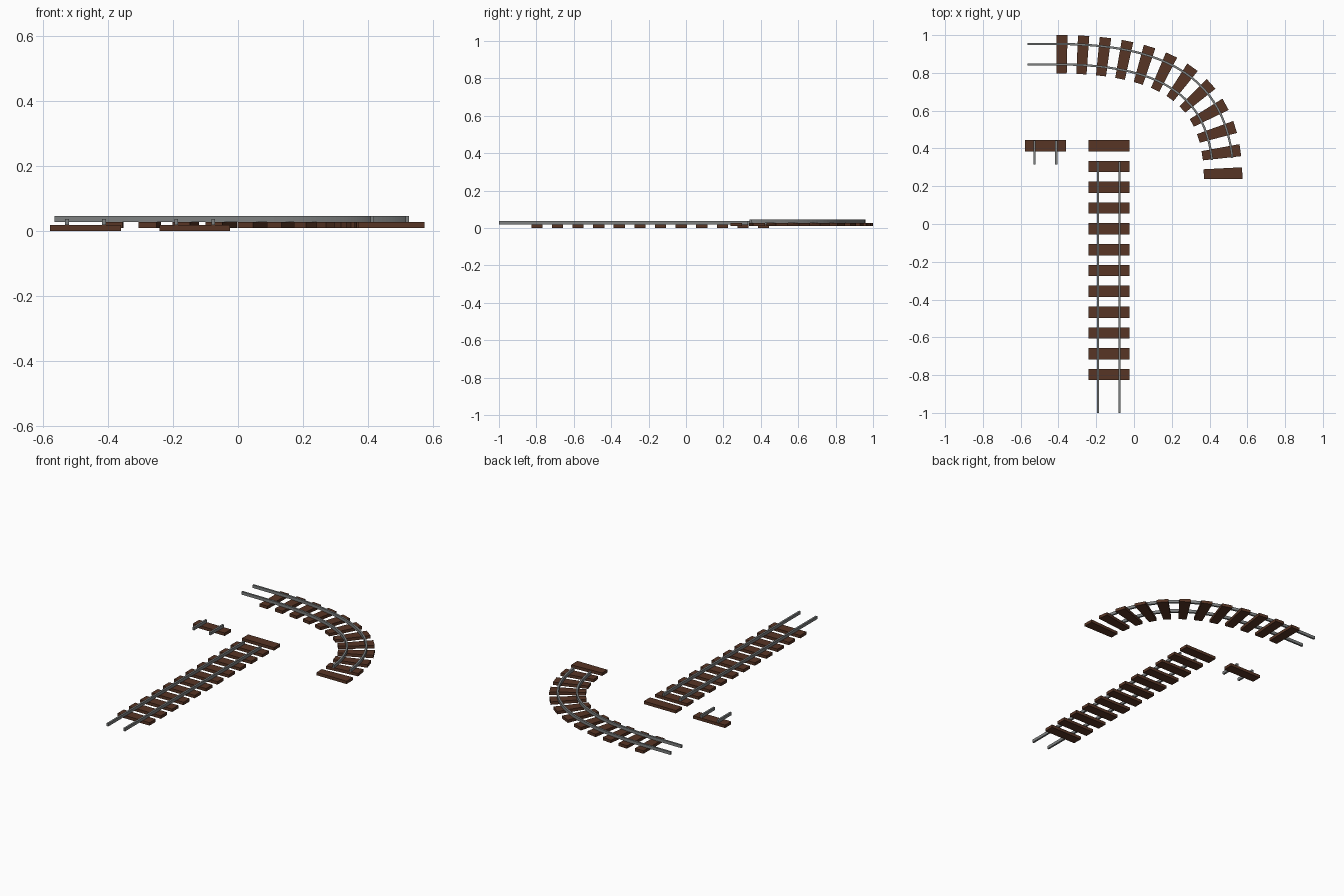
import bpy, bmesh
from mathutils import Vector

if "Cube" in bpy.data.objects:
    bpy.data.objects.remove(bpy.data.objects["Cube"])


def mat(name, rgb):
    m = bpy.data.materials.new(name)
    m.diffuse_color = (*rgb, 1)
    m.use_nodes = True
    m.node_tree.nodes["Principled BSDF"].inputs["Base Color"].default_value = m.diffuse_color
    return m


WOOD = mat("brown wood", (0.095, 0.035, 0.018))
STEEL = mat("grey steel", (0.21, 0.22, 0.22))


def straight_path(x, y0):
    # runs toward -y from y0
    return lambda s: (Vector((x, y0 - s)), Vector((1, 0)))


def curve_path(p0, p1, p2, p3, n=400):
    # arc-length lookup of a bezier, extended straight beyond both ends
    pts = []
    for i in range(n + 1):
        t = i / n
        u = 1 - t
        pts.append(p0*u**3 + p1*3*u*u*t + p2*3*u*t*t + p3*t**3)
    lens = [0.0]
    for a, b in zip(pts, pts[1:]):
        lens.append(lens[-1] + (b - a).length)

    def at(s):
        k = 0
        while k < n - 1 and lens[k + 1] < s:
            k += 1
        d = (pts[k + 1] - pts[k]).normalized()
        return pts[k] + d * (s - lens[k]), Vector((-d.y, d.x))
    return at, lens[-1]


def sweep(bm, path, stations, o0, o1, z0, z1):
    # rectangular bar between side offsets o0..o1 following a path
    rings = []
    for s in stations:
        p, side = path(s)
        rings.append([bm.verts.new((*(p + side * o), z))
                      for o, z in ((o0, z0), (o1, z0), (o1, z1), (o0, z1))])
    for a, b in zip(rings, rings[1:]):
        for i in range(4):
            j = (i + 1) % 4
            bm.faces.new((a[i], a[j], b[j], b[i]))
    bm.faces.new(rings[0][::-1])
    bm.faces.new(rings[-1])


def finish(bm, name, material):
    bmesh.ops.recalc_face_normals(bm, faces=bm.faces)
    me = bpy.data.meshes.new(name)
    bm.to_mesh(me)
    bm.free()
    me.materials.append(material)
    bpy.context.collection.objects.link(bpy.data.objects.new(name, me))


def track(name, path, ties, tie_w, half_tie, rail_s, gauge, z0):
    # sleepers
    bm = bmesh.new()
    for s in ties:
        sweep(bm, path, (s - tie_w/2, s + tie_w/2), -half_tie, half_tie, z0, z0 + 0.018)
    finish(bm, name + "_sleepers", WOOD)
    # pair of rails
    bm = bmesh.new()
    for side in (-1, 1):
        c = side * gauge
        sweep(bm, path, rail_s, c - 0.0057, c + 0.0057, z0 + 0.018, z0 + 0.036)
    finish(bm, name + "_rails", STEEL)


# straight track
track("straight", straight_path(-0.133, 0.415), [0.1102 * i for i in range(12)],
      0.06, 0.109, (0.085, 1.415), 0.057, 0.0)

# single short piece
track("single", straight_path(-0.469, 0.415), [0], 0.06, 0.109,
      (-0.027, 0.1), 0.057, 0.0)

# curved track
path, L = curve_path(Vector((-0.411, 0.899)), Vector((0.189, 0.899)),
                     Vector((0.472, 0.707)), Vector((0.472, 0.238)))
tw = 0.057
ties = [tw/2 + (L - tw) * i / 11 for i in range(12)]
end = L - 0.107
rail = [-0.153] + [end * i / 48 for i in range(49)]
track("curved", path, ties, tw, 0.102, rail, 0.054, 0.009)
